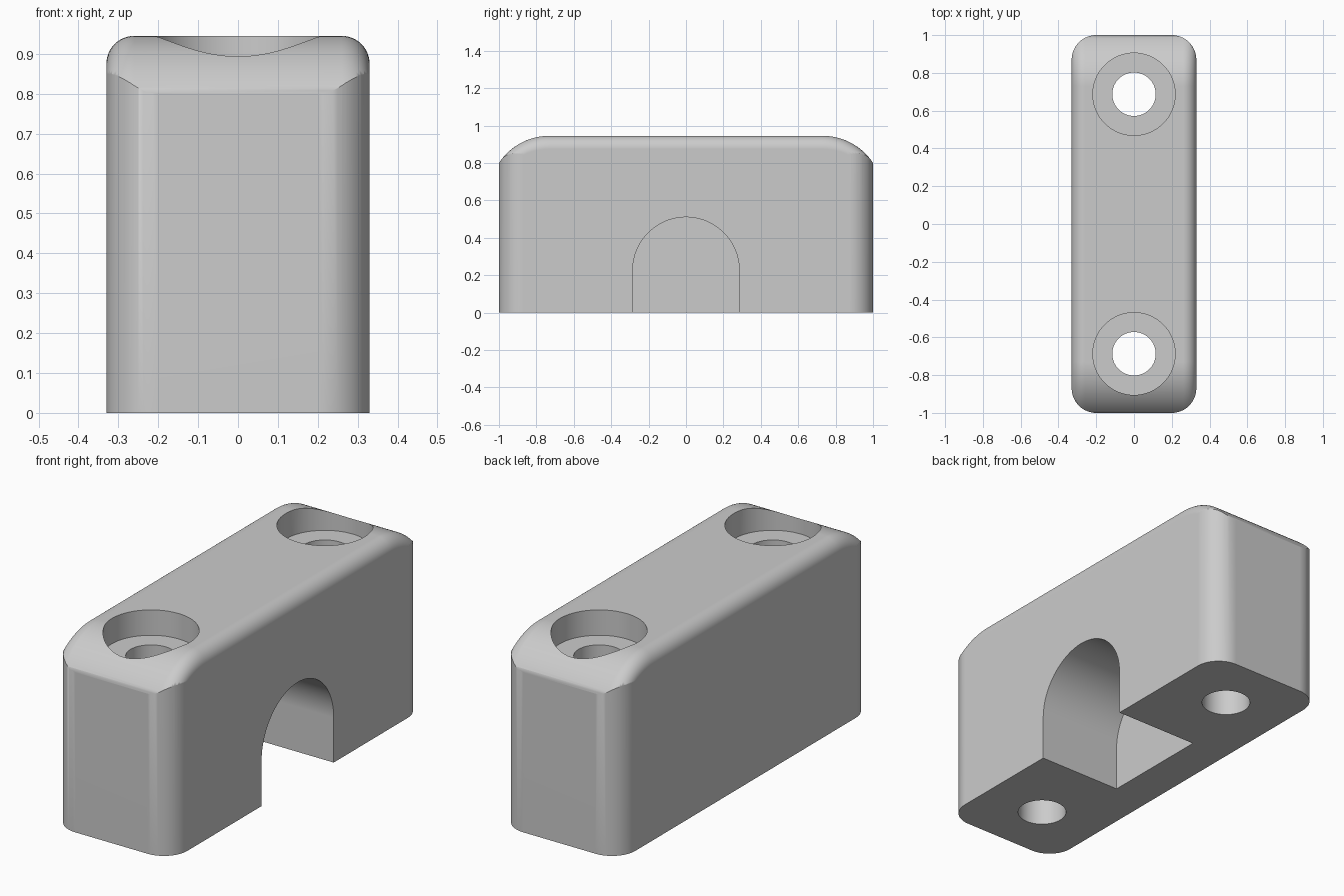
import bpy, bmesh, math

cube = bpy.data.objects.get("Cube")
if cube:
    bpy.data.objects.remove(cube, do_unlink=True)

HALF_W, HALF_L, TOP = 0.33, 1.0, 0.945
CORNER, FILLET = 0.13, 0.07
CROWN_Y, CROWN_R = 0.73, 0.324      # where the end rounding starts, its radius
HOLE_Y = 0.687

grey = bpy.data.materials.new("light grey")
grey.use_nodes = True
grey.diffuse_color = (0.6, 0.6, 0.6, 1)
grey.node_tree.nodes["Principled BSDF"].inputs["Base Color"].default_value = (0.6, 0.6, 0.6, 1)


def to_object(bm, name):
    bmesh.ops.recalc_face_normals(bm, faces=bm.faces)
    mesh = bpy.data.meshes.new(name)
    bm.to_mesh(mesh)
    bm.free()
    mesh.materials.append(grey)
    obj = bpy.data.objects.new(name, mesh)
    bpy.context.collection.objects.link(obj)
    return obj


def prism(name, base, offset):
    """Extrude a closed outline of 3D points."""
    bm = bmesh.new()
    face = bm.faces.new([bm.verts.new(p) for p in base])
    new = bmesh.ops.extrude_face_region(bm, geom=[face])["geom"]
    bmesh.ops.translate(bm, vec=offset, verts=[v for v in new if isinstance(v, bmesh.types.BMVert)])
    return to_object(bm, name)


def arc(cx, cy, r, start, end, n):
    angles = [math.radians(start + (end - start) * i / n) for i in range(n + 1)]
    return [(cx + r * math.cos(a), cy + r * math.sin(a)) for a in angles]


def cut(target, tool, operation):
    bpy.context.view_layer.objects.active = target
    mod = target.modifiers.new("cut", 'BOOLEAN')
    mod.object, mod.operation, mod.solver = tool, operation, 'EXACT'
    bpy.ops.object.modifier_apply(modifier=mod.name)
    bpy.data.objects.remove(tool, do_unlink=True)


# Body: upright block with rounded vertical corners
outline = []
for sx, sy, a in ((1, 1, 0), (-1, 1, 90), (-1, -1, 180), (1, -1, 270)):
    outline += arc(sx * (HALF_W - CORNER), sy * (HALF_L - CORNER), CORNER, a, a + 90, 16)
body = prism("clamp_block", [(x, y, 0) for x, y in outline], (0, 0, 1.1))

# Crown: filleted cross-section swept along the curved top line
half = arc(HALF_W - FILLET, -FILLET, FILLET, 90, 0, 12) + [(HALF_W + 0.03, -FILLET - 0.02)]
section = [(-x, d) for x, d in reversed(half)] + half
end = arc(CROWN_Y, TOP - CROWN_R, CROWN_R, 90, 27, 20)
line = [(-y, z) for y, z in reversed(end)] + end
bm = bmesh.new()
rings = []
for y, z in line:
    ring = [(x, y, z + d) for x, d in section]
    ring += [(section[-1][0], y, -0.1), (section[0][0], y, -0.1)]
    rings.append([bm.verts.new(p) for p in ring])
for a, b in zip(rings, rings[1:]):
    for i in range(len(a)):
        j = (i + 1) % len(a)
        bm.faces.new((a[i], a[j], b[j], b[i]))
bm.faces.new(rings[0])
bm.faces.new(rings[-1])
cut(body, to_object(bm, "crown_tool"), 'INTERSECT')

# Blind arched slot, open on the +x side and underneath
arch = [(0.285, -0.1)] + arc(0, 0.225, 0.285, 0, 180, 48) + [(-0.285, -0.1)]
cut(body, prism("slot_tool", [(-0.13, y, z) for y, z in arch], (0.6, 0, 0)), 'DIFFERENCE')

# Screw holes with counterbores
for y in (-HOLE_Y, HOLE_Y):
    for radius, floor in ((0.115, -0.1), (0.218, 0.818)):
        circle = arc(0, y, radius, 0, 360, 64)[:-1]
        tool = prism("hole_tool", [(px, py, floor) for px, py in circle], (0, 0, 1.3))
        cut(body, tool, 'DIFFERENCE')

# Smooth shading with crisp rims
bpy.ops.object.select_all(action='DESELECT')
body.select_set(True)
bpy.context.view_layer.objects.active = body
bpy.ops.object.shade_smooth_by_angle(angle=math.radians(40))
weighted = body.modifiers.new("weighted_normals", 'WEIGHTED_NORMAL')
weighted.keep_sharp = True
